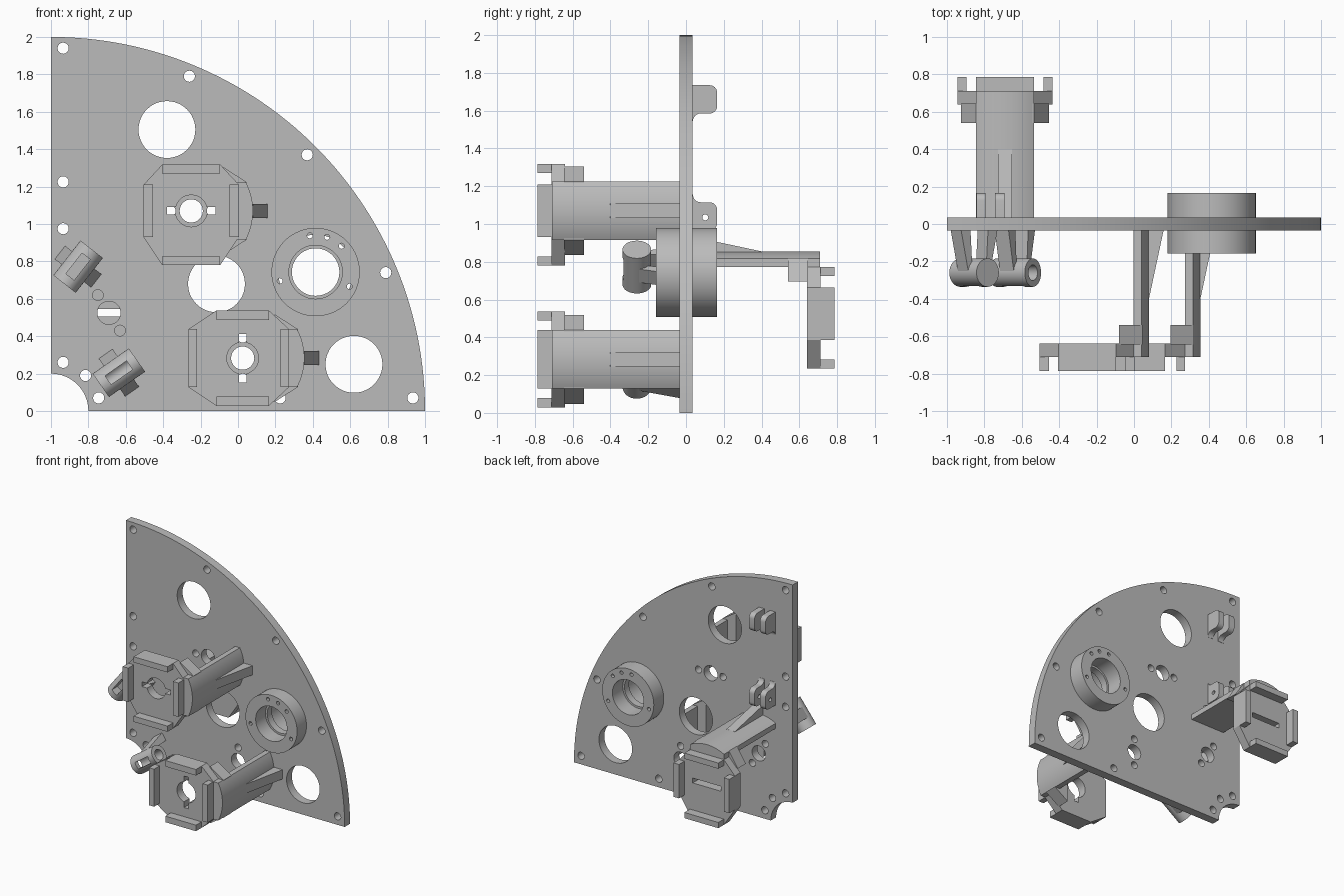
import bpy, math
import bmesh
from mathutils import Matrix, Vector

if "Cube" in bpy.data.objects:
    bpy.data.objects.remove(bpy.data.objects["Cube"])

grey = bpy.data.materials.new("machined grey")
grey.use_nodes = True
grey.diffuse_color = (0.5, 0.5, 0.5, 1)
grey.node_tree.nodes["Principled BSDF"].inputs["Base Color"].default_value = (0.5, 0.5, 0.5, 1)

X, Y, Z = Vector((1, 0, 0)), Vector((0, 1, 0)), Vector((0, 0, 1))
parts = []


def frame(x, z, a, b, c):
    """Local axes a, b, c with the origin on the plate's middle plane."""
    m = Matrix((a, b, c)).transposed().to_4x4()
    m.translation = (x, 0, z)
    return m


def arc(r, start=0, end=360, n=48, cx=0, cy=0):
    """Points on an arc; a full turn leaves out the repeated point."""
    full = end - start == 360
    steps = n if full else n + 1
    angles = [math.radians(start + (end - start) * i / n) for i in range(steps)]
    return [(cx + r * math.cos(t), cy + r * math.sin(t)) for t in angles]


def rect(a0, a1, b0, b1):
    return [(a0, b0), (a1, b0), (a1, b1), (a0, b1)]


def prism(name, profile, lo, hi, m):
    """Extrude a flat profile from lo to hi inside frame m."""
    bm = bmesh.new()
    face = bm.faces.new([bm.verts.new((p[0], p[1], lo)) for p in profile])
    top = bmesh.ops.extrude_face_region(bm, geom=[face])["geom"]
    bmesh.ops.translate(bm, vec=(0, 0, hi - lo), verts=[v for v in top if isinstance(v, bmesh.types.BMVert)])
    bm.transform(m)
    bmesh.ops.recalc_face_normals(bm, faces=bm.faces)
    mesh = bpy.data.meshes.new(name)
    bm.to_mesh(mesh)
    bm.free()
    mesh.materials.append(grey)
    obj = bpy.data.objects.new(name, mesh)
    bpy.context.collection.objects.link(obj)
    parts.append(obj)
    return obj


def cut(target, profile, lo, hi, m):
    """Remove an extruded profile from the target."""
    cutter = prism("cutter", profile, lo, hi, m)
    parts.remove(cutter)
    cutter.hide_render = True
    mod = target.modifiers.new("cut", "BOOLEAN")
    mod.operation, mod.solver, mod.object = "DIFFERENCE", "EXACT", cutter
    bpy.context.view_layer.objects.active = target
    bpy.ops.object.modifier_apply(modifier=mod.name)
    bpy.data.objects.remove(cutter)


T = 0.035                                   # half thickness of the plate
front = frame(0, 0, X, Z, -Y)

# Quarter-disc plate with a notched corner
outline = arc(2, 0, 90, 64, -1, 0) + arc(0.2, 90, 0, 16, -1, 0)
plate = prism("quarter_plate", outline, -T, T, front)

# Large windows, motor holes and rim holes
for x, z in [(-0.38, 1.505), (-0.115, 0.68), (0.62, 0.25)]:
    cut(plate, arc(0.152, cx=x, cy=z), -0.1, 0.1, front)
for x, z, angle in [(-0.25, 1.07, 0), (0.025, 0.283, 90), (-0.69, 0.525, 122)]:
    cut(plate, arc(0.062, n=32, cx=x, cy=z), -0.1, 0.1, front)
    for turn in (0, 180):
        t = math.radians(angle + turn)
        cut(plate, arc(0.029, n=16, cx=x + 0.112 * math.cos(t), cy=z + 0.112 * math.sin(t)), -0.1, 0.1, front)
rim = [(-0.935, 1.94), (-0.26, 1.79), (0.37, 1.37), (0.79, 0.74), (0.935, 0.07), (-0.935, 1.225),
       (-0.935, 0.975), (-0.935, 0.26), (-0.815, 0.19), (-0.745, 0.07), (0.225, 0.07)]
for x, z in rim:
    cut(plate, arc(0.03, n=16, cx=x, cy=z), -0.1, 0.1, front)

# Bearing housing with a stepped bore and bolt holes
hub = frame(0.415, 0.743, X, Z, -Y)
cut(plate, arc(0.2), -0.1, 0.1, hub)
housing = prism("bearing_housing", arc(0.236, n=64), -0.165, 0.158, hub)
cut(housing, arc(0.127), -0.3, 0.3, hub)
cut(housing, arc(0.143), 0.03, 0.3, hub)
cut(housing, arc(0.143), -0.3, -0.03, hub)
for angle in (99, 72, 45, 194, 337):
    t = math.radians(angle)
    cut(housing, arc(0.015, n=12, cx=0.197 * math.cos(t), cy=0.197 * math.sin(t)), -0.3, 0.3, hub)


def motor_mount(name, x, z, u, v, arm, side, out):
    """Slotted octagon frame held off the plate by a ribbed arm."""
    m = frame(x, z, u, v, out)
    hu, hv, low = 0.255, 0.248, -0.29
    octagon = [(hu, -0.14), (hu, 0.14), (0.155, hv), (-0.155, hv),
               (-hu, 0.14), (-hu, -0.14), (-0.155, low), (0.155, low)]
    base = prism(name + "_frame", octagon, 0.64, 0.712, m)
    cut(base, arc(0.085, n=32), 0.5, 0.9, m)
    cut(base, rect(-0.13, 0.13, -0.02, 0.02), 0.5, 0.9, m)
    # Raised bars on the four straight edges
    bars = [rect(hu - 0.05, hu, -0.14, 0.14), rect(-hu, 0.05 - hu, -0.14, 0.14),
            rect(-0.155, 0.155, hv - 0.047, hv), rect(-0.155, 0.155, low, low + 0.047)]
    for i, bar in enumerate(bars):
        prism(name + "_bar_%d" % (i + 1), bar, 0.71, 0.785, m)
    # Curved arm, collar and tapered rib
    a = frame(x, z, arm, side, out)
    shell = [(0.248, -0.155)] + arc(0.33, -28, 28, 16) + [(0.248, 0.155)]
    prism(name + "_arm", shell, T - 0.01, 0.71, a)
    collar = [(0.17, -0.235), (0.295, -0.155), (0.295, 0.155), (0.17, 0.235)]
    prism(name + "_collar", collar, 0.54, 0.645, a)
    rib = [(0.3, T - 0.01), (0.41, T - 0.01), (0.33, 0.4), (0.3, 0.42)]
    prism(name + "_rib", rib, -0.038, 0.038, frame(x, z, arm, out, side))


motor_mount("upper_mount", -0.25, 1.07, X, Z, X, Z, -Y)
motor_mount("lower_mount", 0.025, 0.283, Z, X, X, Z, -Y)
motor_mount("rear_mount", -0.69, 0.525, X, Z, Z, X, Y)


def tube_holder(name, x, z, angle):
    """Slotted tube on two splayed legs."""
    t = math.radians(angle)
    along = Vector((math.cos(t), 0, math.sin(t)))
    across = Vector((-math.sin(t), 0, math.cos(t)))
    side_on = frame(x, z, across, -Y, along)
    face_on = frame(x, z, along, across, -Y)
    tube = prism(name + "_tube", arc(0.076, n=32, cy=0.26), -0.118, 0.118, side_on)
    cut(tube, arc(0.042, n=24, cy=0.26), -0.3, 0.3, side_on)
    cut(tube, rect(-0.07, 0.07, -0.028, 0.028), 0.26, 0.4, face_on)
    for s in (-1, 1):
        leg = [(s * 0.125, T - 0.01), (s * 0.075, 0.25), (s * 0.046, 0.25), (s * 0.06, T - 0.01)]
        prism(name + "_leg", leg, -0.045, 0.045, side_on)


tube_holder("upper_holder", -0.855, 0.772, 52)
tube_holder("lower_holder", -0.637, 0.205, 35)

# Paired rear lugs, the lower pair flipped over
for name, z, up in [("upper_lug", 1.665, Z), ("lower_lug", 1.035, -Z)]:
    profile = [(0.07, T - 0.01)] + arc(0.04, 0, 90, 6, 0.03, 0.125) + arc(0.04, 90, 180, 6, -0.04, 0.125)
    profile += [(-0.08, 0.08)] + arc(0.04, 0, -90, 6, -0.12, 0.077) + [(-0.12, T - 0.01)]
    for x in (-0.818, -0.717):
        m = frame(x, z, up, Y, X)
        lug = prism(name, profile, -0.025, 0.025, m)
        cut(lug, arc(0.016, n=16, cy=0.102), -0.1, 0.1, m)

# Smooth curved walls, crisp edges
bpy.ops.object.select_all(action="DESELECT")
for obj in parts:
    obj.select_set(True)
bpy.context.view_layer.objects.active = parts[0]
bpy.ops.object.shade_smooth_by_angle(angle=math.radians(30))
